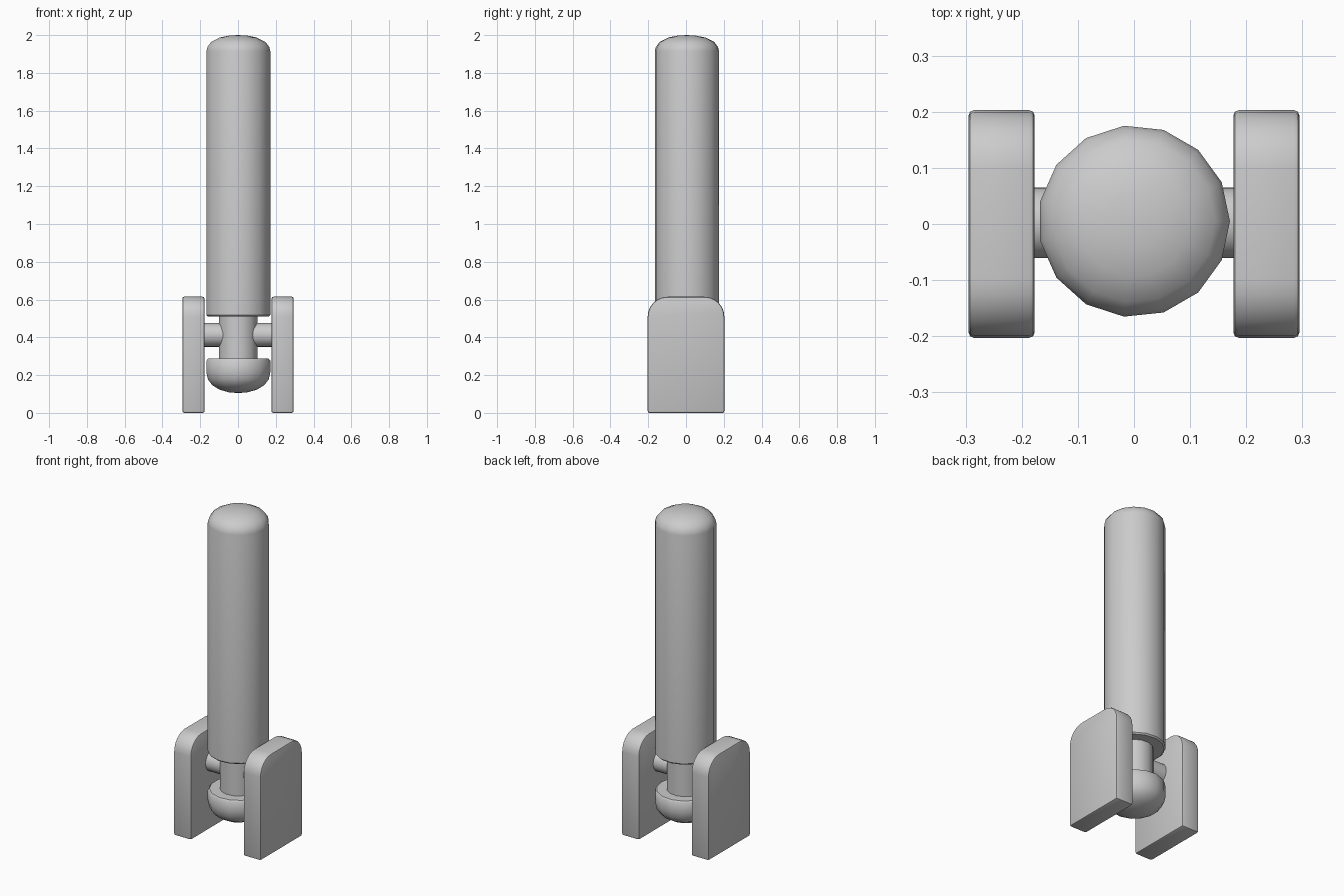
import bpy
import bmesh
from math import cos, sin, pi, radians
from mathutils import Matrix, Vector

cube = bpy.data.objects.get("Cube")
if cube:
    bpy.data.objects.remove(cube, do_unlink=True)

grey = bpy.data.materials.new("light grey")
grey.use_nodes = True
grey.diffuse_color = (0.6, 0.6, 0.6, 1)
grey.node_tree.nodes["Principled BSDF"].inputs["Base Color"].default_value = (0.6, 0.6, 0.6, 1)


def finish(name, bm, angle=40):
    bmesh.ops.recalc_face_normals(bm, faces=bm.faces)
    mesh = bpy.data.meshes.new(name)
    bm.to_mesh(mesh)
    bm.free()
    mesh.materials.append(grey)
    obj = bpy.data.objects.new(name, mesh)
    bpy.context.collection.objects.link(obj)
    bpy.ops.object.select_all(action="DESELECT")
    obj.select_set(True)
    bpy.context.view_layer.objects.active = obj
    bpy.ops.object.shade_smooth_by_angle(angle=radians(angle))
    return obj


def lathe(name, profile, sides, y):
    """Spin a (radius, z) profile that begins and ends on the axis."""
    bm = bmesh.new()
    verts = [bm.verts.new((r, 0, z)) for r, z in profile]
    edges = [bm.edges.new(pair) for pair in zip(verts, verts[1:])]
    bmesh.ops.spin(bm, geom=verts + edges, axis=(0, 0, 1), cent=(0, 0, 0),
                   angle=2 * pi, steps=sides, use_duplicate=False)
    bmesh.ops.remove_doubles(bm, verts=bm.verts, dist=0.0005)
    bmesh.ops.translate(bm, verts=bm.verts, vec=(0, y, 0))
    return finish(name, bm)


# Post: domed bottom knob, narrow neck, long shaft and domed top
lathe("post", [(0, 0.105), (0.05, 0.109), (0.1, 0.123), (0.14, 0.147),
               (0.163, 0.178), (0.171, 0.215), (0.171, 0.276), (0.162, 0.287),
               (0.104, 0.287), (0.104, 0.51), (0.163, 0.51), (0.171, 0.518),
               (0.171, 1.915), (0.165, 1.938), (0.145, 1.964),
               (0.1, 1.987), (0.05, 1.997), (0, 2.0)], 15, 0.005)

# Axle through the neck
bm = bmesh.new()
bmesh.ops.create_cone(bm, cap_ends=True, segments=24, radius1=0.063, radius2=0.063,
                      depth=0.4, matrix=Matrix.Translation((0, 0.002, 0.413))
                      @ Matrix.Rotation(pi / 2, 4, "Y"))
finish("axle", bm)

# Side pads: slabs with rounded top corners and softened edges
HALF, TOP, CORNER = 0.203, 0.615, 0.105
for side, name in ((1, "left_pad"), (-1, "right_pad")):
    outline = [(-HALF, 0), (HALF, 0)]
    for centre, start in ((HALF - CORNER, 0), (CORNER - HALF, pi / 2)):
        for i in range(7):
            a = start + i * pi / 12
            outline.append((centre + CORNER * cos(a), TOP - CORNER + CORNER * sin(a)))
    bm = bmesh.new()
    base = bm.faces.new([bm.verts.new((side * 0.177, y, z)) for y, z in outline])
    new = bmesh.ops.extrude_face_region(bm, geom=[base])["geom"]
    bmesh.ops.translate(bm, verts=[v for v in new if isinstance(v, bmesh.types.BMVert)],
                        vec=Vector((side * 0.118, 0, 0)))
    bmesh.ops.recalc_face_normals(bm, faces=bm.faces)
    rims = [e for e in bm.edges if e.calc_face_angle(0) > radians(60)]
    bmesh.ops.bevel(bm, geom=rims, offset=0.01, segments=2, profile=0.5, affect="EDGES")
    finish(name, bm)
